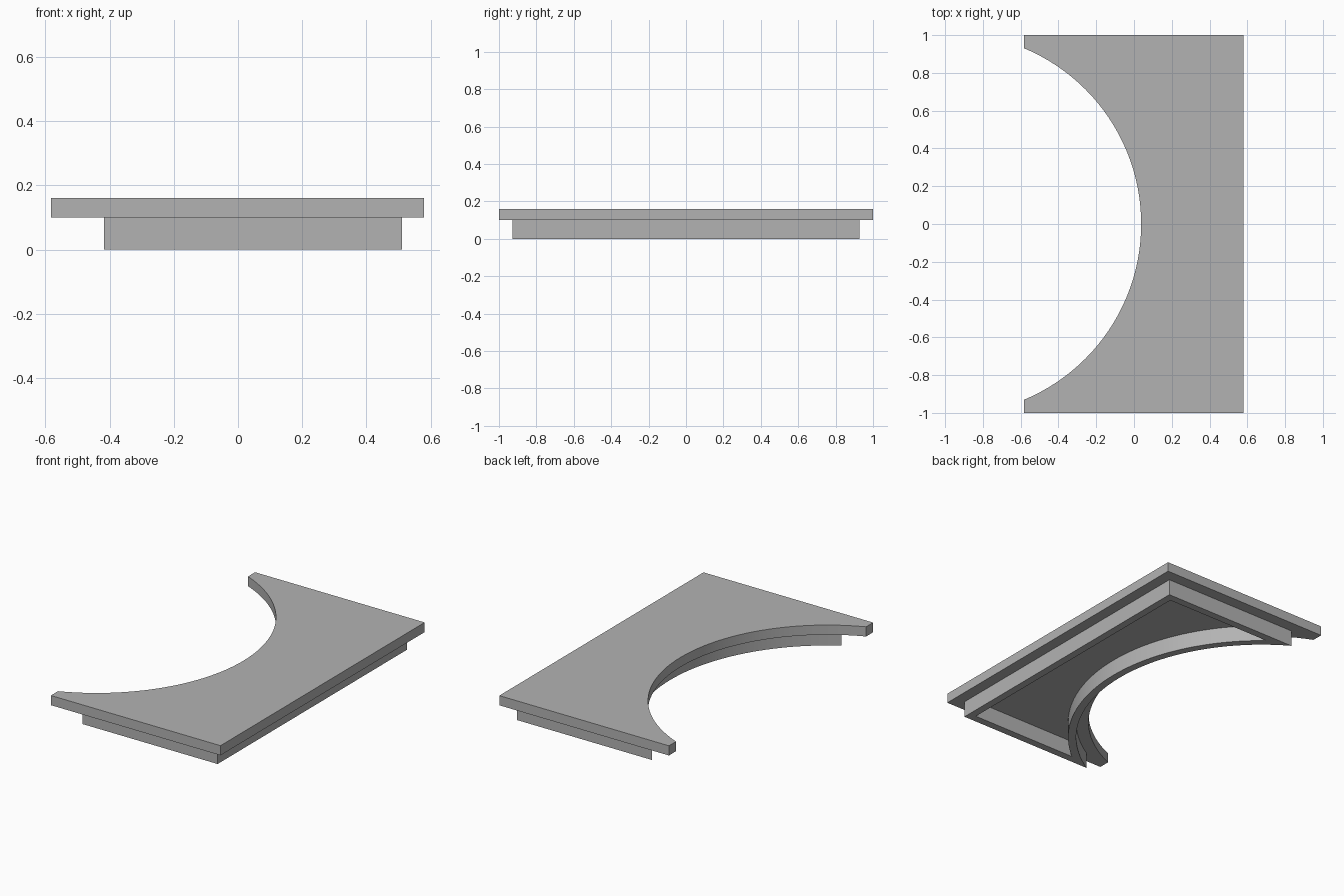
import bpy
import bmesh
from math import asin, cos, sin, sqrt, radians

cube = bpy.data.objects.get("Cube")
if cube:
    bpy.data.objects.remove(cube, do_unlink=True)

ARC_X = -0.97      # centre of the round cut-out
STEPS = 48

grey = bpy.data.materials.new("plain_grey")
grey.use_nodes = True
colour = (0.45, 0.45, 0.45, 1)
grey.diffuse_color = colour
grey.node_tree.nodes["Principled BSDF"].inputs["Base Color"].default_value = colour


def outline(right, half, radius, left=None):
    """Rectangle whose left side is bitten away by a circle."""
    if left is None:
        left = ARC_X + sqrt(radius ** 2 - half ** 2)
        arc_half = half
        pts = []
    else:
        arc_half = sqrt(radius ** 2 - (left - ARC_X) ** 2)
        pts = [(left, half), (left, -half)]
    sweep = asin(arc_half / radius)
    angles = [-sweep + 2 * sweep * i / STEPS for i in range(STEPS + 1)]
    arc = [(ARC_X + radius * cos(a), radius * sin(a)) for a in angles]
    # counter-clockwise: lower edge, right edge, upper edge, then back down the arc
    return pts[1:] + [(right, -half), (right, half)] + pts[:1] + arc[::-1]


def finish(name, bm):
    bmesh.ops.recalc_face_normals(bm, faces=bm.faces)
    mesh = bpy.data.meshes.new(name)
    bm.to_mesh(mesh)
    bm.free()
    mesh.materials.append(grey)
    obj = bpy.data.objects.new(name, mesh)
    bpy.context.collection.objects.link(obj)
    bpy.ops.object.select_all(action='DESELECT')
    obj.select_set(True)
    bpy.context.view_layer.objects.active = obj
    bpy.ops.object.shade_smooth_by_angle(angle=radians(30))
    return obj


def ring(bm, pts, z):
    return [bm.verts.new((x, y, z)) for x, y in pts]


def bridge(bm, a, b):
    for i in range(len(a)):
        j = (i + 1) % len(a)
        bm.faces.new((a[i], a[j], b[j], b[i]))


# Top slab
bm = bmesh.new()
pts = outline(0.58, 1.0, 1.008, left=-0.583)
low, high = ring(bm, pts, 0.10), ring(bm, pts, 0.16)
bridge(bm, low, high)
bm.faces.new(low)
bm.faces.new(high)
finish("top_slab", bm)

# Hollow skirt frame under the slab
WALL = 0.047
bm = bmesh.new()
outer = outline(0.51, 0.928, 1.08)
inner = outline(0.51 - WALL, 0.928 - WALL, 1.08 + WALL)
loops = [ring(bm, outer, 0.10), ring(bm, outer, 0.0),
         ring(bm, inner, 0.0), ring(bm, inner, 0.10)]
for a, b in zip(loops, loops[1:]):
    bridge(bm, a, b)
finish("skirt_frame", bm)
